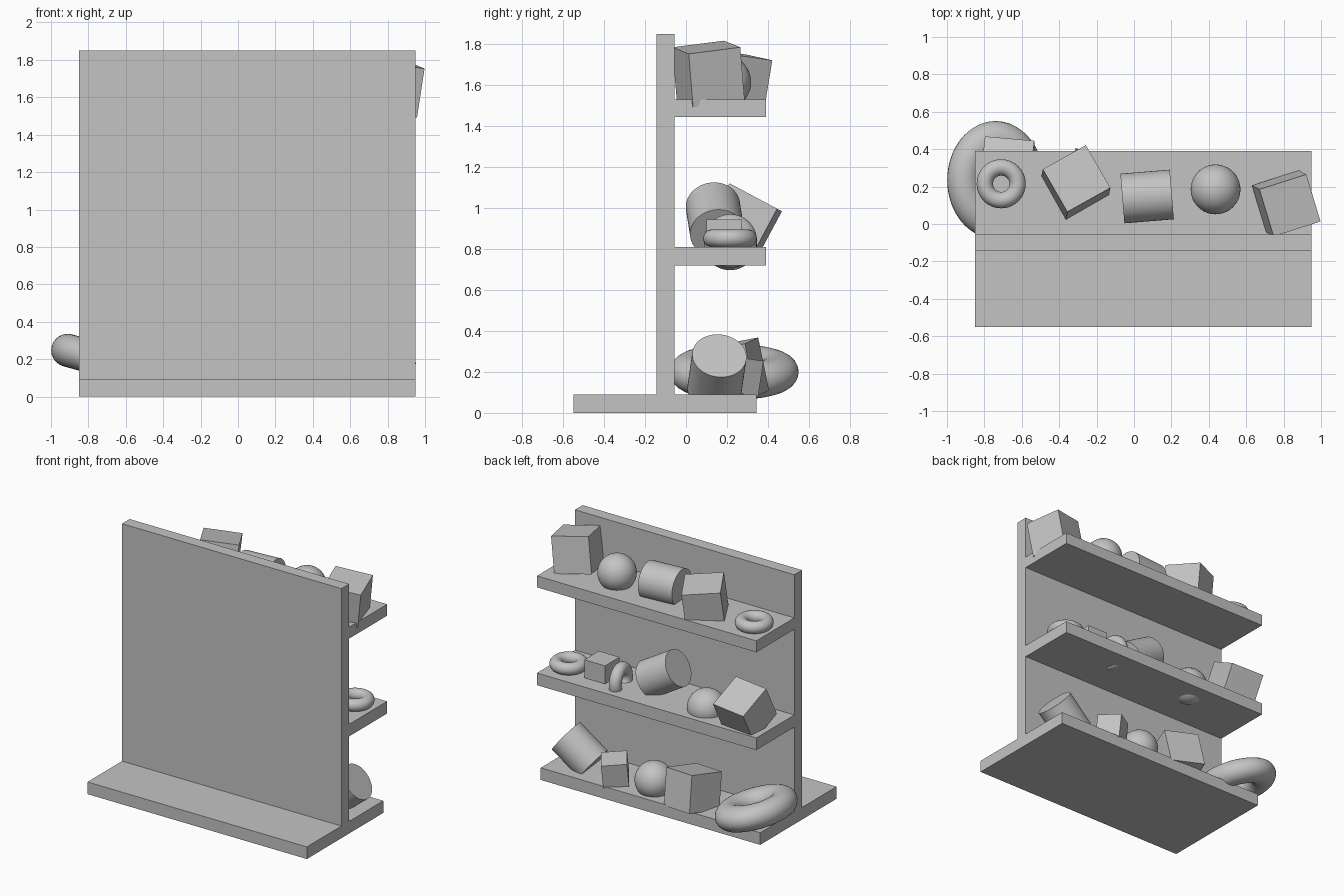
import bpy
from mathutils import Matrix, Vector

if "Cube" in bpy.data.objects:
    bpy.data.objects.remove(bpy.data.objects["Cube"], do_unlink=True)

GREY = (0.55, 0.55, 0.55, 1)
mat = bpy.data.materials.new("plain grey")
mat.use_nodes = True
mat.diffuse_color = GREY
mat.node_tree.nodes["Principled BSDF"].inputs["Base Color"].default_value = GREY


def finish(name, loc, up=(0, 0, 1), heading=(1, 0, 0), size=(1, 1, 1), smooth=True):
    """Name, colour and place the active object: local z along up, local x near heading."""
    o = bpy.context.object
    o.name = name
    o.data.materials.append(mat)
    z = Vector(up).normalized()
    x = Vector(heading)
    x = (x - z * x.dot(z)).normalized()
    rot = Matrix((x, z.cross(x), z)).transposed().to_4x4()
    o.matrix_world = Matrix.Translation(loc) @ rot @ Matrix.Diagonal((*size, 1))
    if smooth:
        bpy.ops.object.shade_smooth_by_angle()
    return o


def slab(name, x, y, z):
    """Box from its extents along each axis."""
    bpy.ops.mesh.primitive_cube_add(size=1)
    finish(name, [(a + b) / 2 for a, b in (x, y, z)],
           size=[b - a for a, b in (x, y, z)], smooth=False)


def cube(name, loc, up=(0, 0, 1), heading=(1, 0, 0), s=0.265):
    bpy.ops.mesh.primitive_cube_add(size=s)
    finish(name, loc, up, heading, smooth=False)


def ball(name, loc, r=0.133):
    bpy.ops.mesh.primitive_uv_sphere_add(segments=48, ring_count=24, radius=r)
    finish(name, loc)


def cylinder(name, loc, axis):
    bpy.ops.mesh.primitive_cylinder_add(vertices=64, radius=0.133, depth=0.265)
    finish(name, loc, axis, (0, 1, 0))


def ring(name, loc, up=(0, 0, 1), outer=0.131, heading=(0, 1, 0), size=(1, 1, 1)):
    bpy.ops.mesh.primitive_torus_add(major_segments=64, minor_segments=24,
                                     major_radius=outer * 2 / 3, minor_radius=outer / 3)
    finish(name, loc, up, heading, size)


# Shelf unit: base, upright panel and two shelves
W = (-0.85, 0.95)
slab("base", W, (-0.55, 0.345), (0, 0.09))
slab("upright_panel", W, (-0.145, -0.055), (0.09, 1.85))
slab("middle_shelf", W, (-0.055, 0.39), (0.72, 0.81))
slab("top_shelf", W, (-0.055, 0.39), (1.445, 1.53))

# Top shelf objects
ring("top_ring", (-0.71, 0.215, 1.565))
cube("top_cube_right", (-0.311, 0.222, 1.622), (1.5, 8, 48.9), (43, 24, -5.2))
cylinder("top_cylinder", (0.07, 0.147, 1.617), (49, 4, 0))
ball("top_ball", (0.436, 0.185, 1.615))
cube("top_cube_left", (0.814, 0.11, 1.655), (7.5, -4, 48.8), (47, 15, -6))

# Middle shelf objects
cube("middle_cube", (-0.678, 0.278, 0.936), (0, 0.47, 0.88), (0.264, -0.022, 0.015))
ball("middle_ball", (-0.321, 0.215, 0.83))
cylinder("middle_cylinder", (0.085, 0.142, 0.944), (-0.86, -0.08, 0.5))
ring("middle_standing_ring", (0.383, 0.217, 0.84), (0.98, 0.17, 0))
cube("middle_small_cube", (0.56, 0.185, 0.859), s=0.17)
ring("middle_flat_ring", (0.81, 0.215, 0.852))

# Bottom shelf objects
ring("large_ring", (-0.74, 0.235, 0.2), (0.266, 0, 0.964), 0.265, (1, 0, 0), (1, 1.19, 1))
cube("bottom_cube", (-0.211, 0.221, 0.2), (0.017, -0.054, 0.262), (0.255, -0.065, -0.03))
ball("bottom_ball", (0.12, 0.2, 0.168))
cube("bottom_small_cube", (0.41, 0.245, 0.185), (0, 0.15, 0.98), (0.82, 0.57, 0), 0.175)
cylinder("bottom_cylinder", (0.765, 0.151, 0.197), (0.78, 0.09, 0.62))
